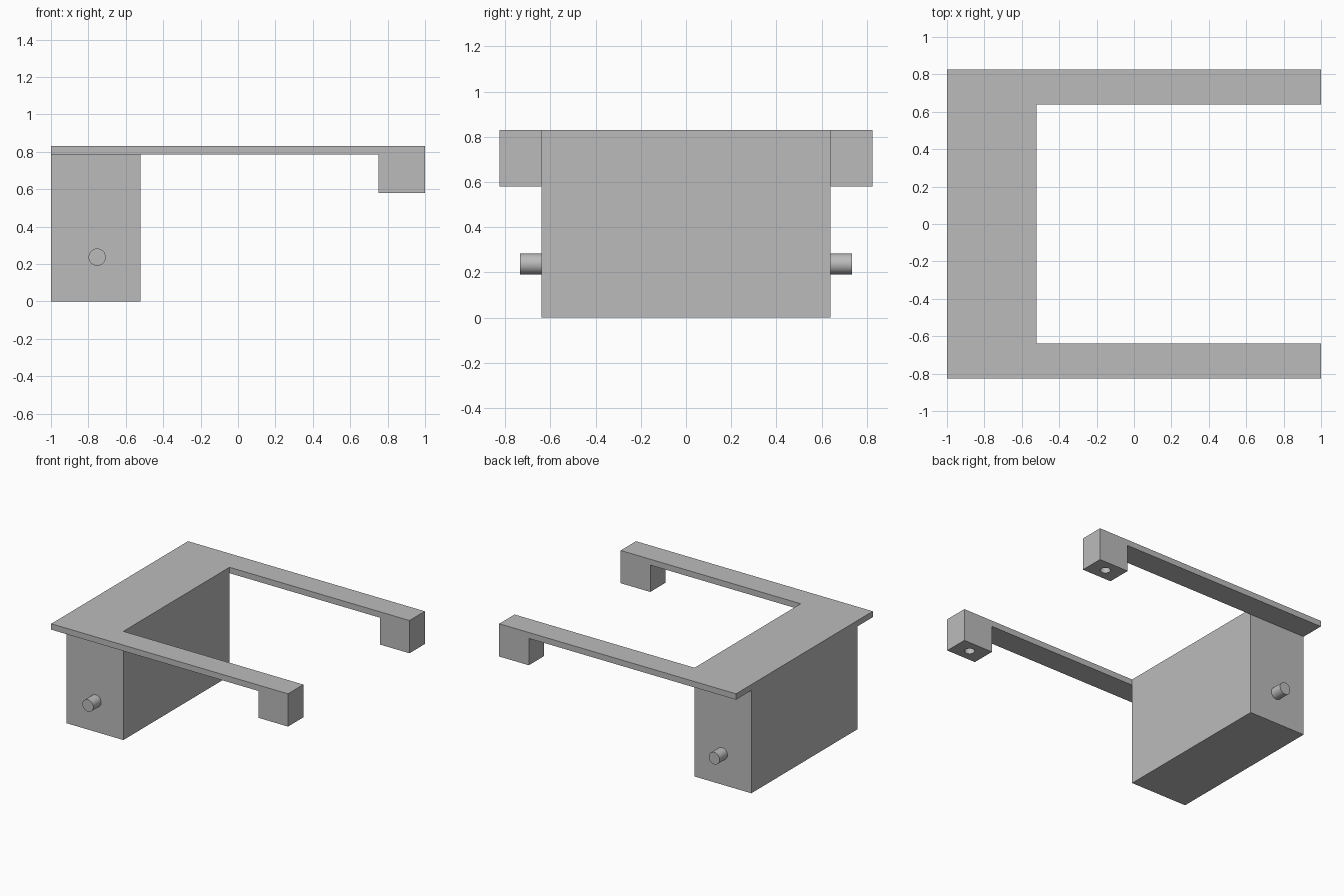
import bpy
import bmesh
import math

cube = bpy.data.objects.get("Cube")
if cube:
    bpy.data.objects.remove(cube, do_unlink=True)

grey = bpy.data.materials.new("plain grey")
grey.use_nodes = True
GREY = (0.5, 0.5, 0.5, 1)
grey.diffuse_color = GREY
grey.node_tree.nodes["Principled BSDF"].inputs["Base Color"].default_value = GREY

TOP, UNDER = 0.83, 0.785      # plate top and underside
HALF, INNER = 0.825, 0.64     # plate half depth, inner arm edge
BODY_X = -0.52                # inner face of the body


def prism(name, outline, z0, z1):
    """Extrude a flat outline upwards from z0 to z1."""
    bm = bmesh.new()
    face = bm.faces.new([bm.verts.new((x, y, z0)) for x, y in outline])
    up = bmesh.ops.extrude_face_region(bm, geom=[face])["geom"]
    verts = [v for v in up if isinstance(v, bmesh.types.BMVert)]
    bmesh.ops.translate(bm, verts=verts, vec=(0, 0, z1 - z0))
    bmesh.ops.recalc_face_normals(bm, faces=bm.faces)
    mesh = bpy.data.meshes.new(name)
    bm.to_mesh(mesh)
    bm.free()
    mesh.materials.append(grey)
    obj = bpy.data.objects.new(name, mesh)
    bpy.context.collection.objects.link(obj)
    return obj


def box(name, x0, x1, y0, y1, z0, z1):
    return prism(name, [(x0, y0), (x1, y0), (x1, y1), (x0, y1)], z0, z1)


def cylinder(name, radius, depth, location, rotation=(0, 0, 0)):
    bpy.ops.mesh.primitive_cylinder_add(vertices=32, radius=radius, depth=depth,
                                        location=location, rotation=rotation)
    obj = bpy.context.object
    obj.name = name
    obj.data.materials.append(grey)
    bpy.ops.object.shade_smooth_by_angle()
    return obj


# U-shaped top plate with two arms
prism("top_plate", [(-1, -HALF), (1, -HALF), (1, -INNER), (BODY_X, -INNER),
                    (BODY_X, INNER), (1, INNER), (1, HALF), (-1, HALF)], UNDER, TOP)

# Main body under the plate
box("body", -1, BODY_X, -INNER, INNER, 0, UNDER)

for side, label in ((-1, "front"), (1, "back")):
    # Side pin
    cylinder(label + "_pin", 0.046, 0.115, (-0.753, side * 0.6775, 0.237),
             (math.pi / 2, 0, 0))

    # End block with a blind hole in its underside
    y0, y1 = sorted((side * INNER, side * HALF))
    block = box(label + "_end_block", 0.75, 1, y0, y1, 0.58, UNDER)
    cutter = cylinder(label + "_hole_cutter", 0.036, 0.3, (0.875, (y0 + y1) / 2, 0.58))
    cutter.hide_render = True
    cut = block.modifiers.new("hole", "BOOLEAN")
    cut.operation, cut.solver, cut.object = "DIFFERENCE", "EXACT", cutter
    bpy.context.view_layer.objects.active = block
    bpy.ops.object.modifier_apply(modifier=cut.name)
    bpy.data.objects.remove(cutter, do_unlink=True)
    block.select_set(True)
    bpy.ops.object.shade_smooth_by_angle()
    block.select_set(False)
